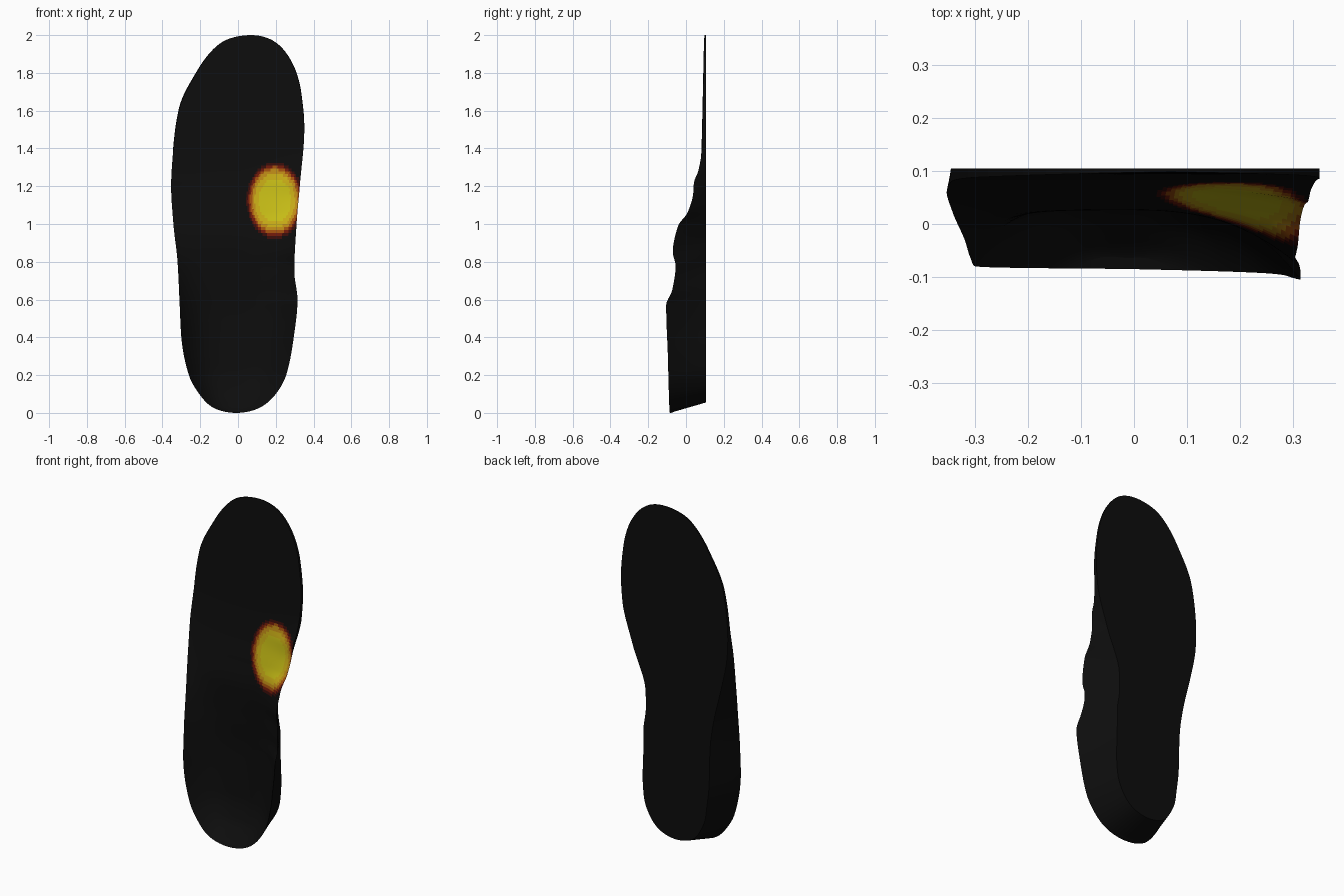
import bpy, bmesh, math

if "Cube" in bpy.data.objects:
    bpy.data.objects.remove(bpy.data.objects["Cube"])

ROWS, COLS, WALL = 200, 80, 6

# Height tables along the length: (z, value)
LEFT = [(0, -.01), (.03, -.135), (.1, -.205), (.2, -.26), (.4, -.30), (.6, -.31), (.8, -.32), (1, -.342),
        (1.2, -.354), (1.4, -.342), (1.6, -.313), (1.8, -.22), (1.9, -.152), (1.97, -.07), (2, .07)]
RIGHT = [(0, -.01), (.03, .12), (.1, .2), (.2, .255), (.4, .295), (.6, .315), (.75, .298), (1, .31),
         (1.2, .327), (1.5, .351), (1.7, .333), (1.8, .308), (1.9, .257), (1.97, .185), (2, .07)]
RIM_L = [(0, -.085), (.4, -.08), (.6, -.062), (.8, -.03), (1, .02), (1.2, .06), (1.4, .082), (2, .099)]
RIM_R = [(0, -.085), (.3, -.096), (.57, -.105), (.65, -.073), (.78, -.055), (.85, -.07), (.99, -.042),
         (1.06, .008), (1.16, .038), (1.22, .042), (1.28, .065), (1.4, .084), (2, .099)]
FLOOR = [(0, -.085), (.04, -.03), (.12, .02), (.25, .045), (.5, .048), (.7, .036), (.9, .026),
         (1.05, .045), (1.2, .068), (1.4, .085), (2, .099)]
INSET_L = [(0, 0), (.1, .035), (.3, .07), (.6, .08), (.9, .05), (1.2, .012), (1.4, 0), (2, 0)]
INSET_R = [(0, 0), (.1, .035), (.3, .07), (.6, .11), (.85, .11), (1.1, .045), (1.35, 0), (2, 0)]


def sample(table, t):
    """Smooth Hermite lookup, measured by angle so the rounded ends stay round."""
    p = [(math.acos(max(-1, min(1, 1 - z))) / math.pi, v) for z, v in table]
    i = 0
    while i < len(p) - 2 and t > p[i + 1][0]:
        i += 1

    def slope(k):
        if k == 0 or k == len(p) - 1:
            j = min(k, len(p) - 2)
            return (p[j + 1][1] - p[j][1]) / (p[j + 1][0] - p[j][0])
        a = (p[k][1] - p[k - 1][1]) / (p[k][0] - p[k - 1][0])
        b = (p[k + 1][1] - p[k][1]) / (p[k + 1][0] - p[k][0])
        return 0 if a * b <= 0 else 2 * a * b / (a + b)

    (t0, v0), (t1, v1) = p[i], p[i + 1]
    h = t1 - t0
    s = (t - t0) / h
    return ((2 * s**3 - 3 * s**2 + 1) * v0 + (s**3 - 2 * s**2 + s) * h * slope(i)
            + (3 * s**2 - 2 * s**3) * v1 + (s**3 - s**2) * h * slope(i + 1))


def section(t):
    """One closed cross-section: cupped top, right wall, flat underside, left wall."""
    z = 1 - math.cos(math.pi * t)
    zb = .055 + z * 1.945 / 2
    xl, xr = sample(LEFT, t), sample(RIGHT, t)
    bl, br = xl + sample(INSET_L, t), xr - sample(INSET_R, t)
    yl, yr, yc = sample(RIM_L, t), sample(RIM_R, t), sample(FLOOR, t)
    pts = []
    for j in range(COLS + 1):
        u = 2 * j / COLS - 1
        y = yc + ((yr - yc) * u**2.6 if u > 0 else (yl - yc) * (-u)**3.5)
        pts.append((xl + (xr - xl) * j / COLS, y, z))
    for k in range(1, WALL):
        s = k / WALL
        pts.append((xr + (br - xr) * s, yr + (.105 - yr) * s, z + (zb - z) * s))
    for j in range(COLS + 1):
        pts.append((br + (bl - br) * j / COLS, .105, zb))
    for k in range(1, WALL):
        s = 1 - k / WALL
        pts.append((xl + (bl - xl) * s, yl + (.105 - yl) * s, z + (zb - z) * s))
    return pts


# Insole body: cross-sections joined from heel to toe
bm = bmesh.new()
rings = [[bm.verts.new(p) for p in section(i / ROWS)] for i in range(ROWS + 1)]
for a, b in zip(rings, rings[1:]):
    n = len(a)
    for j in range(n):
        bm.faces.new((a[j], a[(j + 1) % n], b[(j + 1) % n], b[j]))
bmesh.ops.remove_doubles(bm, verts=bm.verts, dist=1e-5)
bmesh.ops.recalc_face_normals(bm, faces=bm.faces)

# Ball-of-foot patch: colour bands from yellow centre to dark red edge
BANDS = [(.6, (.56, .5, .008)), (.75, (.56, .4, .008)), (.85, (.5, .25, .008)),
         (.92, (.35, .08, .004)), (.98, (.16, .01, .003)), (1.05, (.04, .004, .003))]
for f in bm.faces:
    c = f.calc_center_median()
    r = math.hypot((c.x - .195) / .143, (c.z - 1.125) / .193)
    if f.normal.y < .2 and c.y < .085:
        for k, (limit, _) in enumerate(BANDS):
            if r < limit:
                f.material_index = k + 1
                break

mesh = bpy.data.meshes.new("insole")
bm.to_mesh(mesh)
bm.free()
for name, col in [("black_foam", (.004, .004, .004))] + [(f"patch_band_{k}", c) for k, (_, c) in enumerate(BANDS)]:
    m = bpy.data.materials.new(name)
    m.diffuse_color = (*col, 1)
    m.use_nodes = True
    m.node_tree.nodes["Principled BSDF"].inputs["Base Color"].default_value = m.diffuse_color
    mesh.materials.append(m)
insole = bpy.data.objects.new("insole", mesh)
bpy.context.collection.objects.link(insole)
bpy.context.view_layer.objects.active = insole
insole.select_set(True)
bpy.ops.object.shade_smooth_by_angle(angle=math.radians(35))
